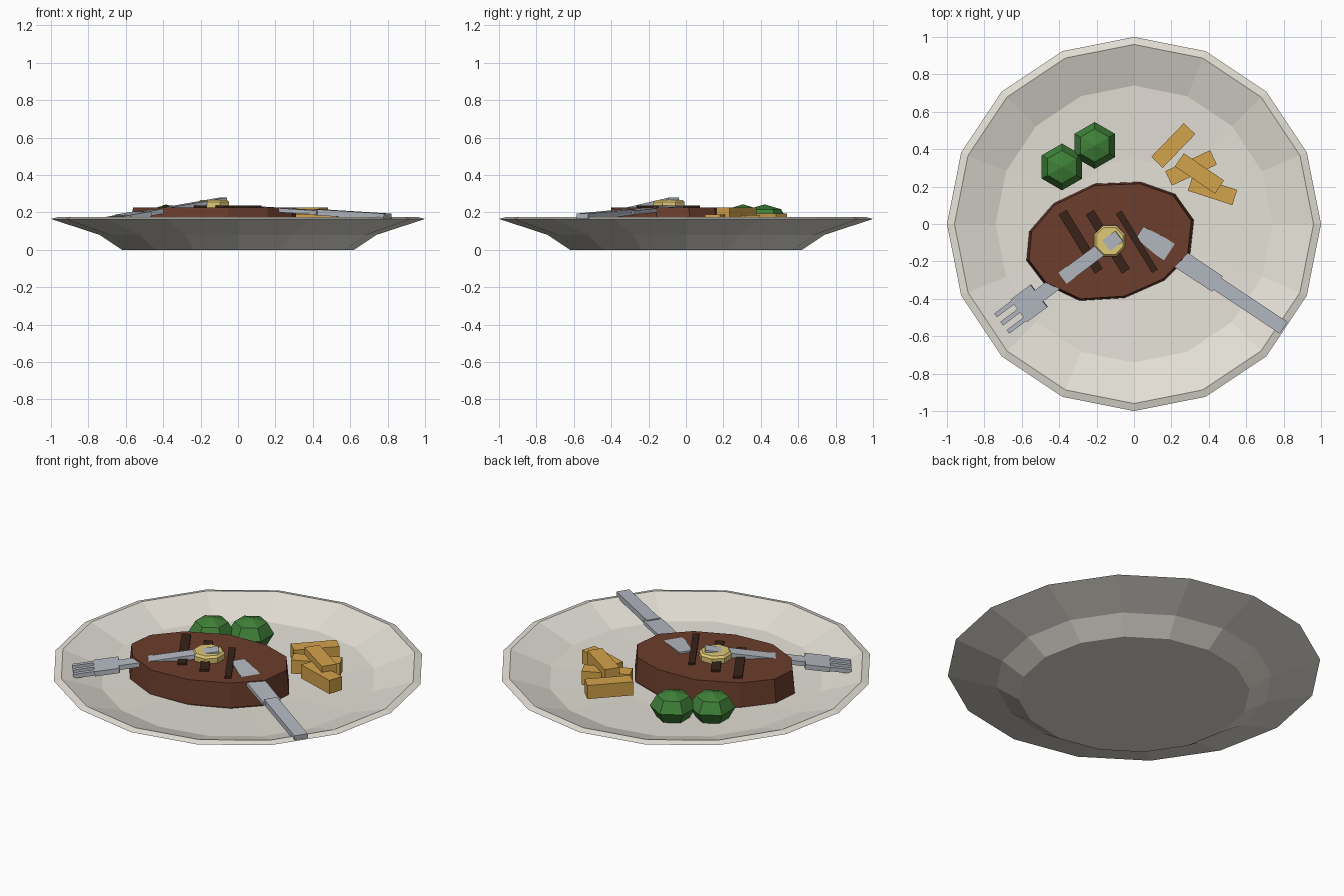
import bpy, bmesh, math
from mathutils import Matrix, Vector

if "Cube" in bpy.data.objects:
    bpy.data.objects.remove(bpy.data.objects["Cube"])


def material(name, rgb):
    m = bpy.data.materials.new(name)
    m.diffuse_color = (*rgb, 1)
    m.use_nodes = True
    m.node_tree.nodes["Principled BSDF"].inputs["Base Color"].default_value = m.diffuse_color
    return m


CREAM = material("cream", (0.78, 0.75, 0.68))
MEAT = material("meat", (0.15, 0.047, 0.025))
CHAR = material("char", (0.04, 0.016, 0.01))
YELLOW = material("butter_yellow", (0.74, 0.58, 0.18))
GREEN = material("leaf_green", (0.05, 0.22, 0.04))
GOLD = material("fried_gold", (0.65, 0.36, 0.07))
STEEL = material("steel", (0.46, 0.49, 0.54))


def finish(name, bm, mat, matrix=Matrix()):
    bmesh.ops.recalc_face_normals(bm, faces=bm.faces)
    mesh = bpy.data.meshes.new(name)
    bm.to_mesh(mesh)
    bm.free()
    mesh.materials.append(mat)
    obj = bpy.data.objects.new(name, mesh)
    obj.matrix_world = matrix
    bpy.context.collection.objects.link(obj)
    return obj


def stack(name, rings, mat, matrix=Matrix()):
    """Skin a list of equally sized point rings and cap both ends."""
    bm = bmesh.new()
    loops = [[bm.verts.new(p) for p in ring] for ring in rings]
    n = len(loops[0])
    for a, b in zip(loops, loops[1:]):
        for i in range(n):
            j = (i + 1) % n
            bm.faces.new((a[i], a[j], b[j], b[i]))
    bm.faces.new(loops[0])
    bm.faces.new(loops[-1])
    return finish(name, bm, mat, matrix)


def circle(r, z, n, start=0.0, c=(0, 0)):
    return [(c[0] + r * math.cos(start + math.tau * i / n),
             c[1] + r * math.sin(start + math.tau * i / n), z) for i in range(n)]


def slab(name, outline, z0, z1, mat, matrix=Matrix()):
    return stack(name, [[(x, y, z) for x, y in outline] for z in (z0, z1)], mat, matrix)


def bar(name, centre, length, width, height, degrees, mat):
    x, y = length / 2, width / 2
    m = Matrix.Translation(centre) @ Matrix.Rotation(math.radians(degrees), 4, 'Z')
    return slab(name, [(-x, -y), (x, -y), (x, y), (-x, y)], -height / 2, height / 2, mat, m)


# plate: 16-sided shallow dish
profile = [(0.62, 0), (0.74, 0.08), (1, 0.165), (0.96, 0.176), (0.74, 0.098), (0.35, 0.08)]
stack("plate", [circle(r, z, 16) for r, z in profile], CREAM)

# steak: irregular slab with slightly narrower top
outline = [(0.035, 0.225), (0.22, 0.16), (0.32, 0.02), (0.30, -0.16), (0.165, -0.30), (-0.05, -0.395),
           (-0.29, -0.41), (-0.48, -0.32), (-0.575, -0.195), (-0.56, -0.04), (-0.43, 0.11), (-0.21, 0.215)]
mid = Vector((-0.13, -0.09))


def steak_ring(scale, z):
    return [(*(mid + (Vector(p) - mid) * scale), z) for p in outline]


stack("steak", [steak_ring(0.98, 0.07), steak_ring(1, 0.09), steak_ring(0.97, 0.226)], MEAT)

# grill marks
for i, x in enumerate((-0.285, -0.14, 0.015)):
    bar(f"grill_mark_{i + 1}", (x, -0.095, 0.226), 0.37, (0.05, 0.05, 0.035)[i], 0.024, -58.5, CHAR)

# butter pat
stack("butter", [circle(r, z, 8, math.pi / 8, (-0.13, -0.09)) for r, z in
                 ((0.09, 0.222), (0.09, 0.255), (0.078, 0.267))], YELLOW)

# broccoli florets
for i, c in enumerate(((-0.385, 0.305, 0.153), (-0.21, 0.42, 0.153))):
    bm = bmesh.new()
    bmesh.ops.create_uvsphere(bm, u_segments=6, v_segments=4, radius=0.125)
    finish(f"broccoli_{i + 1}", bm, GREEN, Matrix.Translation(c) @ Matrix.Diagonal((1, 1, 0.72, 1)))

# fries
for i, (c, length, deg) in enumerate((((0.21, 0.42, 0.153), 0.25, 46), ((0.305, 0.30, 0.145), 0.265, 25),
                                      ((0.35, 0.27, 0.185), 0.26, -34), ((0.42, 0.18, 0.15), 0.25, -18))):
    bar(f"fry_{i + 1}", c, length, 0.085, 0.08, deg, GOLD)


def cutlery_frame(origin, heading, tilt):
    return (Matrix.Translation(origin) @ Matrix.Rotation(math.radians(heading), 4, 'Z')
            @ Matrix.Rotation(math.radians(tilt), 4, 'Y'))


def tapered(x0, w0, x1, w1, y=0):
    return [(x0, y - w0 / 2), (x1, y - w1 / 2), (x1, y + w1 / 2), (x0, y + w0 / 2)]


# fork: handle end rests on the butter, tines on the rim
fork = cutlery_frame((-0.08, -0.065, 0.279), 180 + 36.7, 8)
slab("fork_handle", tapered(0, 0.07, 0.57, 0.075), -0.026, 0, STEEL, fork)
slab("fork_head", tapered(0.54, 0.15, 0.675, 0.15), -0.026, 0.002, STEEL, fork)
for i in range(3):
    slab(f"fork_tine_{i + 1}", tapered(0.67, 0.024, 0.79, 0.024, (i - 1) * 0.055), -0.024, 0, STEEL, fork)

# knife: tip over the steak, handle on the rim
knife = cutlery_frame((0.03, -0.045, 0.236), -33.5, 3)
slab("knife_blade", tapered(0, 0.075, 0.14, 0.105) [:2] + tapered(0.14, 0.105, 0.5, 0.1)[1:3]
     + tapered(0, 0.075, 0.14, 0.105)[2:], -0.022, 0, STEEL, knife)
slab("knife_handle", tapered(0.48, 0.075, 0.925, 0.075), -0.026, 0.006, STEEL, knife)
